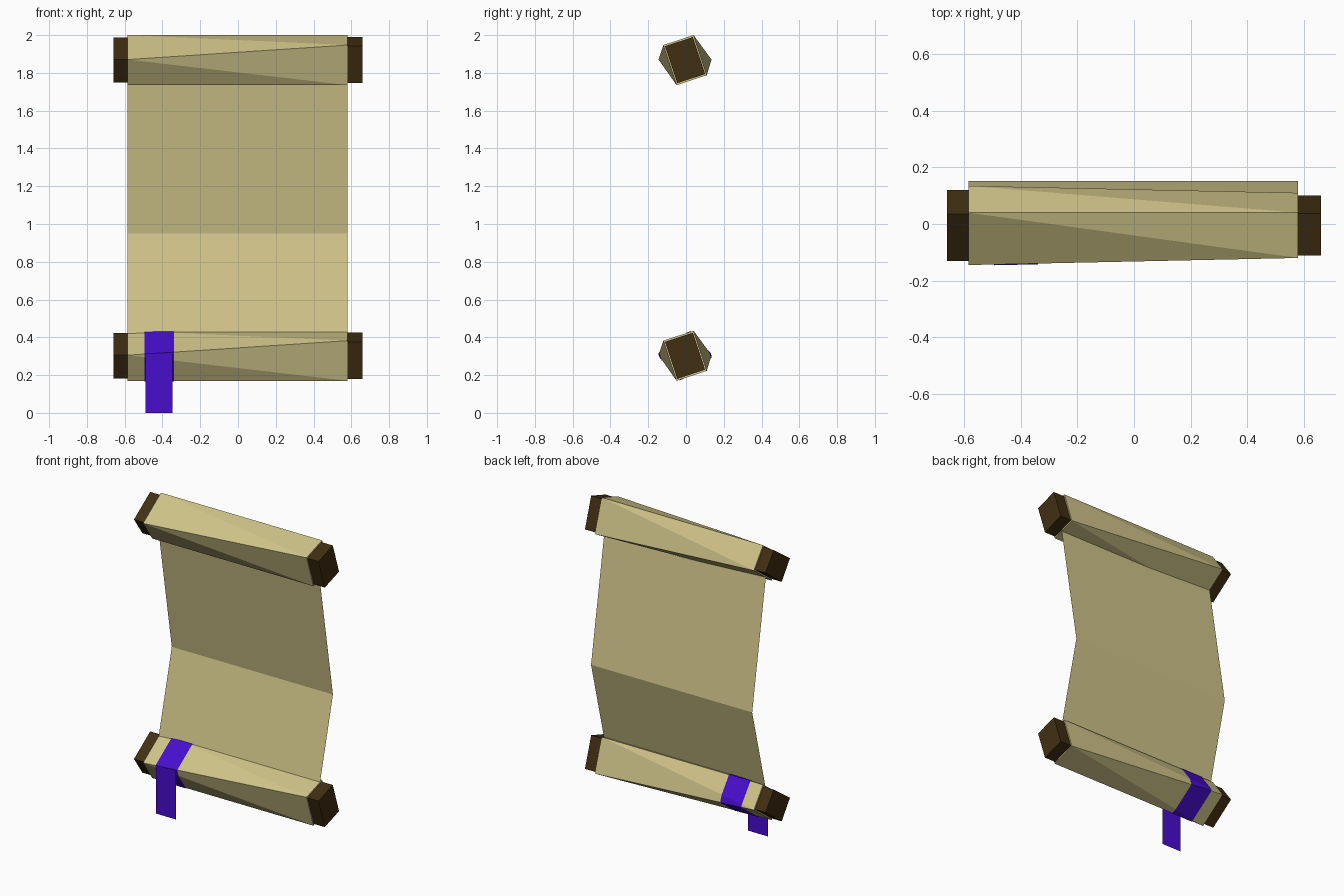
import bpy
from mathutils import Vector

if "Cube" in bpy.data.objects:
    bpy.data.objects.remove(bpy.data.objects["Cube"])


def material(name, rgb):
    m = bpy.data.materials.new(name)
    m.diffuse_color = (*rgb, 1)
    m.use_nodes = True
    m.node_tree.nodes["Principled BSDF"].inputs["Base Color"].default_value = m.diffuse_color
    return m


PARCHMENT = material("parchment", (0.63, 0.55, 0.25))
WOOD = material("dark wood", (0.051, 0.028, 0.006))
RIBBON = material("purple ribbon", (0.065, 0.004, 0.62))

# four-sided roll sections as (y, z) about the roll axis: top, front, bottom, back
LEFT = [Vector(p) for p in ((0.045, 0.1325), (-0.14, 0.003), (-0.045, -0.1325), (0.14, 0.003))]
RIGHT = [Vector(p) for p in ((0.045, 0.1325), (-0.115, 0.08), (-0.045, -0.1325), (0.115, -0.08))]
X0, X1 = -0.585, 0.58
AXIS_Y = -0.005
TOP_Z, LOW_Z = 1.8675, 0.3025


def add(name, verts, faces, mat):
    me = bpy.data.meshes.new(name)
    me.from_pydata(verts, [], faces)
    me.materials.append(mat)
    me.update()
    ob = bpy.data.objects.new(name, me)
    bpy.context.collection.objects.link(ob)
    return ob


def ring(section, x, z, scale=1.0):
    return [(x, AXIS_Y + p.x * scale, z + p.y * scale) for p in section]


def prism(name, a, b, mat, twisted=False, capped=True):
    """Join ring a (left) to ring b (right)."""
    n = len(a)
    faces = []
    for i in range(n):
        j = (i + 1) % n
        if twisted:
            faces += [(i, j, n + j), (i, n + j, n + i)]
        else:
            faces.append((i, j, n + j, n + i))
    if capped:
        faces += [tuple(reversed(range(n))), tuple(range(n, 2 * n))]
    return add(name, a + b, faces, mat)


def cut_section(x):
    """Cross-section of the twisted roll at x, with the diagonal points."""
    t = (x - X0) / (X1 - X0)
    pts = []
    for i in range(4):
        pts.append(LEFT[i].lerp(RIGHT[i], t))
        pts.append(LEFT[i].lerp(RIGHT[(i + 1) % 4], t))
    return pts


# rolled parchment and wooden rod ends
for label, z in (("upper", TOP_Z), ("lower", LOW_Z)):
    prism(label + "_roll", ring(LEFT, X0, z), ring(RIGHT, X1, z), PARCHMENT, twisted=True)
    prism(label + "_left_rod_end", ring(LEFT, -0.66, z, 0.9),
          ring(LEFT, X0 + 0.01, z, 0.9), WOOD)
    prism(label + "_right_rod_end", ring(RIGHT, X1 - 0.01, z, 0.92),
          ring(RIGHT, 0.66, z, 0.92), WOOD)

# unrolled sheet with a single fold
profile = [(0.008, 1.80), (0.152, 0.95), (0.012, 0.40)]
verts = [(x, y, z) for y, z in profile for x in (X0, X1)]
add("sheet", verts, [(0, 2, 3, 1), (2, 4, 5, 3)], PARCHMENT)

# ribbon band wrapped round the lower roll
prism("ribbon_band", ring(cut_section(-0.495), -0.495, LOW_Z, 1.02),
      ring(cut_section(-0.34), -0.34, LOW_Z, 1.02), RIBBON, capped=False)

# hanging ribbon tail
add("ribbon_tail", [(-0.49, -0.147, 0), (-0.347, -0.147, 0),
                    (-0.347, -0.147, 0.315), (-0.49, -0.147, 0.315)],
    [(0, 1, 2, 3)], RIBBON)
